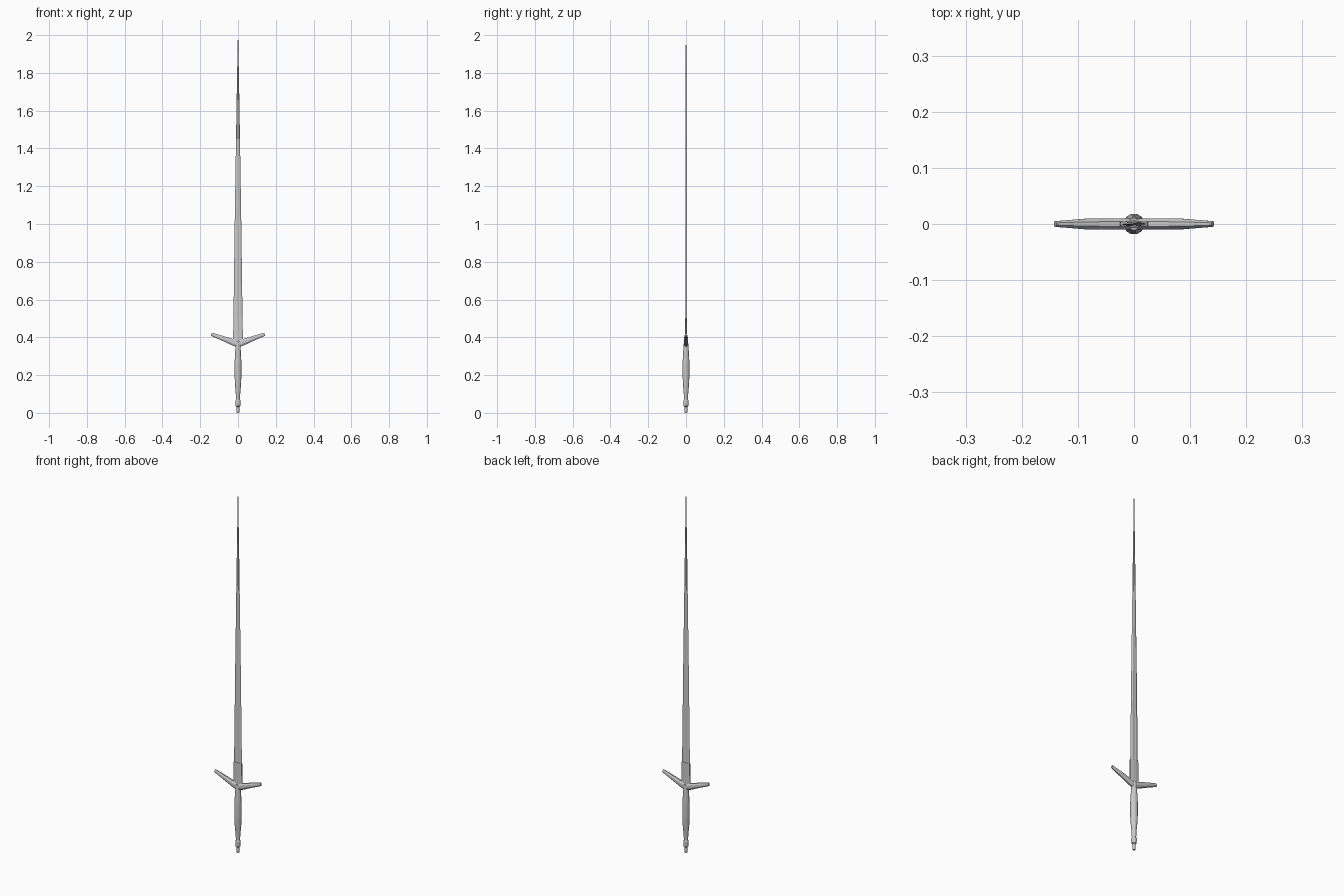
import bpy, bmesh
from math import cos, sin, pi

if "Cube" in bpy.data.objects:
    bpy.data.objects.remove(bpy.data.objects["Cube"])


def loft(name, rings):
    """Bridge equal-sized point rings into a closed, flat-shaded solid."""
    bm = bmesh.new()
    rows = [[bm.verts.new(p) for p in ring] for ring in rings]
    n = len(rows[0])
    for a, b in zip(rows, rows[1:]):
        for i in range(n):
            j = (i + 1) % n
            bm.faces.new((a[i], a[j], b[j], b[i]))
    bm.faces.new(rows[0])
    bm.faces.new(rows[-1])
    bmesh.ops.recalc_face_normals(bm, faces=bm.faces)
    mesh = bpy.data.meshes.new(name)
    bm.to_mesh(mesh)
    bm.free()
    obj = bpy.data.objects.new(name, mesh)
    bpy.context.collection.objects.link(obj)
    return obj


def blade_ring(w, t, fuller, z):
    """Bevelled blade section with a shallow groove down each face."""
    half = [(w, 0), (w * .55, t), (w * .25, t), (0, t - fuller),
            (-w * .25, t), (-w * .55, t)]
    return [(x, y, z) for x, y in half + [(-x, -y) for x, y in half]]


# Long tapering blade
loft("blade", [blade_ring(*s) for s in [
    (.025, .0038, .0015, .36), (.024, .0036, .0015, .50),
    (.0175, .0033, .001, 1.0), (.0105, .003, .0006, 1.45),
    (.007, .0028, .0003, 1.67), (.0035, .0022, 0, 1.86),
    (.0008, .0008, 0, 2.0)]])

# Thicker blunt section above the guard
def ricasso_ring(w, t, z):
    return [(w, -t * .6, z), (w, t * .6, z), (w * .3, t, z), (-w * .3, t, z),
            (-w, t * .6, z), (-w, -t * .6, z), (-w * .3, -t, z), (w * .3, -t, z)]

loft("ricasso", [ricasso_ring(.026, .0058, .36), ricasso_ring(.0245, .005, .50)])

# Swelling grip and stepped pommel
SIDES = 12
def round_parts(name, profile):
    return loft(name, [[(r * cos(2 * pi * (i + .5) / SIDES),
                         r * sin(2 * pi * (i + .5) / SIDES), z)
                        for i in range(SIDES)] for r, z in profile])

round_parts("grip", [(.0105, .065), (.012, .10), (.0165, .15), (.0188, .20),
                     (.0188, .26), (.0165, .31), (.0135, .355), (.011, .38)])
round_parts("pommel", [(.006, 0), (.008, .004), (.008, .032), (.0125, .036),
                       (.0135, .05), (.0135, .064), (.0105, .072)])

# Swept-up crossguard arms, mirrored about the centre
def guard_ring(x, zc, h, d, lean):
    ring = []
    for i in range(8):
        a = 2 * pi * (i + .5) / 8
        v = sin(a) / cos(pi / 8)
        ring.append((x - lean * v, d * cos(a) / cos(pi / 8), zc + h * v))
    return ring

arm = [guard_ring(*s) for s in [
    (0, .365, .019, .010, 0), (.028, .374, .017, .010, .002),
    (.085, .396, .012, .0095, .003), (.1405, .416, .0085, .005, .002)]]
left = [[(-x, y, z) for x, y, z in ring] for ring in reversed(arm[1:])]
loft("crossguard", left + arm)
